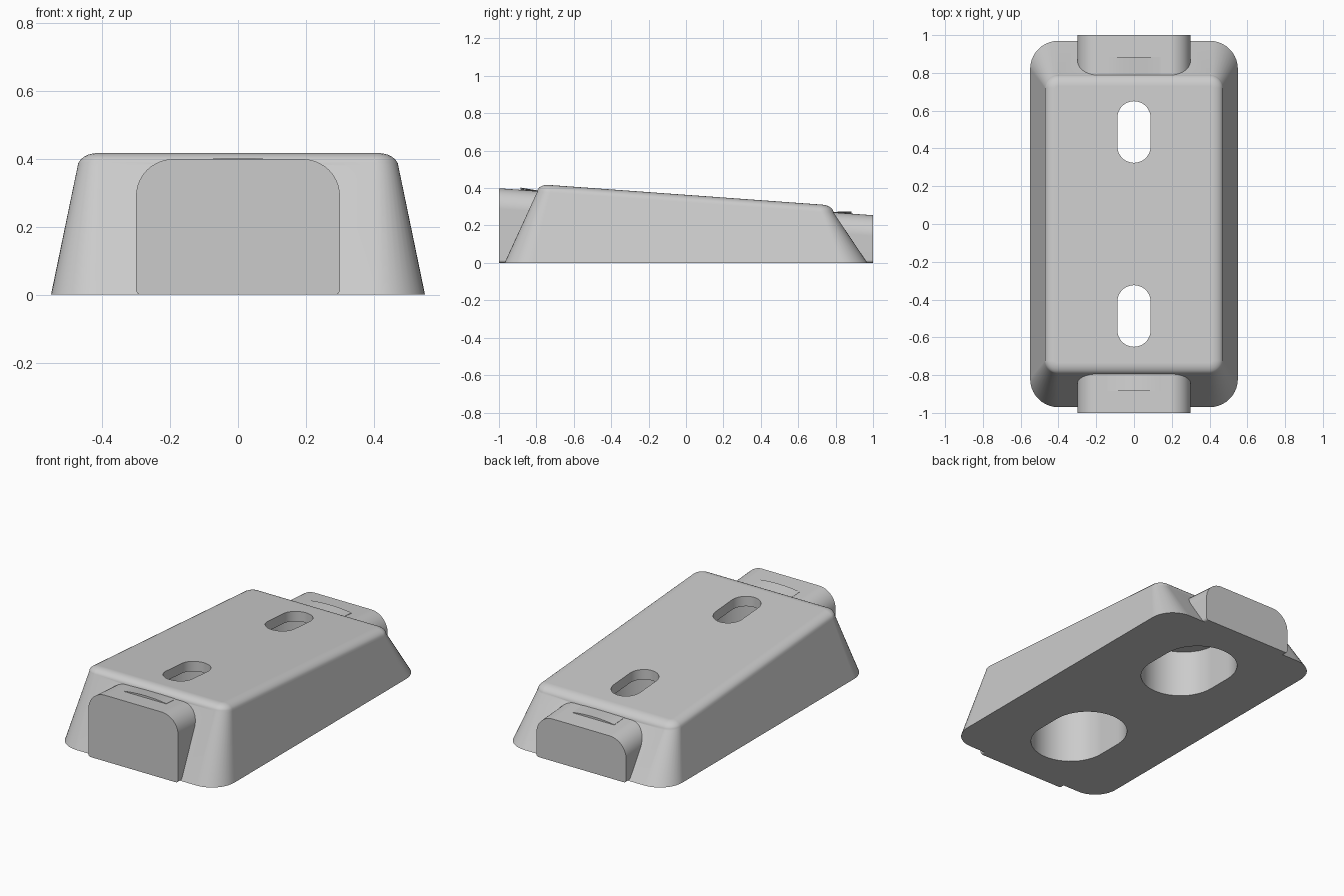
import bpy, bmesh, math

cube = bpy.data.objects.get("Cube")
if cube:
    bpy.data.objects.remove(cube, do_unlink=True)

grey = bpy.data.materials.new("plain grey")
grey.use_nodes = True
grey.diffuse_color = (0.6, 0.6, 0.6, 1)
grey.node_tree.nodes["Principled BSDF"].inputs["Base Color"].default_value = (0.6, 0.6, 0.6, 1)

SLOPE = -0.072


def top_z(y, drop=0.0):
    """Height of the tilted top plane, lowered by drop."""
    return 0.364 + SLOPE * y - drop


def arc(cx, cy, r, a0, a1, n=10):
    steps = [math.radians(a0 + (a1 - a0) * i / n) for i in range(n + 1)]
    return [(cx + r * math.cos(a), cy + r * math.sin(a)) for a in steps]


def rounded_rect(hx, y0, y1, r):
    return (arc(hx - r, y1 - r, r, 0, 90) + arc(r - hx, y1 - r, r, 90, 180)
            + arc(r - hx, y0 + r, r, 180, 270) + arc(hx - r, y0 + r, r, 270, 360))


def loft(name, rings):
    """Closed solid through rings with equal point counts."""
    bm = bmesh.new()
    loops = [[bm.verts.new(p) for p in ring] for ring in rings]
    n = len(loops[0])
    for a, b in zip(loops, loops[1:]):
        for i in range(n):
            j = (i + 1) % n
            bm.faces.new((a[i], a[j], b[j], b[i]))
    bm.faces.new(loops[0][::-1])
    bm.faces.new(loops[-1])
    bmesh.ops.recalc_face_normals(bm, faces=bm.faces)
    mesh = bpy.data.meshes.new(name)
    bm.to_mesh(mesh)
    bm.free()
    obj = bpy.data.objects.new(name, mesh)
    bpy.context.collection.objects.link(obj)
    mesh.materials.append(grey)
    return obj


def activate(obj):
    bpy.ops.object.select_all(action='DESELECT')
    obj.select_set(True)
    bpy.context.view_layer.objects.active = obj


def combine(target, other, operation):
    mod = target.modifiers.new(operation.lower(), 'BOOLEAN')
    mod.operation = operation
    mod.solver = 'EXACT'
    mod.object = other
    activate(target)
    bpy.ops.object.modifier_apply(modifier=mod.name)
    bpy.data.objects.remove(other, do_unlink=True)


# Tapered body with a tilted top and a rounded top rim
rings = [[(x, y, 0) for x, y in rounded_rect(0.55, -0.97, 0.97, 0.15)]]
for step in range(7):
    t = math.radians(15 * step)
    inset = 0.06 * (1 - math.cos(t))
    drop = 0.04 * (1 - math.sin(t))
    outline = rounded_rect(0.472 - inset, -0.795 + inset, 0.79 - inset, 0.07 - inset)
    rings.append([(x, y, top_z(y, drop)) for x, y in outline])
body = loft("body", rings)


def tab_section(y):
    """Upright tab outline with rounded shoulders and small foot rounds."""
    h = top_z(y, 0.037)
    section = (arc(0.19, h - 0.11, 0.11, 0, 90) + arc(-0.19, h - 0.11, 0.11, 90, 180)
               + arc(-0.285, 0.015, 0.015, 180, 270, 4) + arc(0.285, 0.015, 0.015, 270, 360, 4))
    return [(x, y, z) for x, z in section]


# End tabs merged into the body
for side in (-1, 1):
    tab = loft("tab", [tab_section(side * 1.0), tab_section(side * 0.6)])
    combine(body, tab, 'UNION')


def slot(cy, r):
    half = 0.075
    return (arc(0, cy + half, r, 0, 180, 24) + arc(0, cy - half, r, 180, 360, 24))


# Through slots with wide recesses underneath
for cy in (-0.487, 0.487):
    wide, narrow = slot(cy, 0.225), slot(cy, 0.088)
    recess = loft("recess_cutter", [[(x, y, -0.1) for x, y in wide],
                                    [(x, y, top_z(y, 0.06)) for x, y in wide]])
    combine(body, recess, 'DIFFERENCE')
    hole = loft("slot_cutter", [[(x, y, 0.1) for x, y in narrow],
                                [(x, y, 0.6) for x, y in narrow]])
    combine(body, hole, 'DIFFERENCE')

# Thin arched lips on top of the tabs
lips = []
for side, name in ((-1, "front_lip"), (1, "back_lip")):
    sections = []
    for i in range(13):
        u = i / 6 - 1
        rise = 0.002 + 0.01 * (1 - u * u)
        outer, inner = side * 0.885, side * 0.77
        sections.append([(0.14 * u, outer, top_z(outer, 0.042)),
                         (0.14 * u, outer, top_z(outer, 0.037 - rise)),
                         (0.14 * u, inner, top_z(inner, 0.036)),
                         (0.14 * u, inner, top_z(inner, 0.042))])
    lips.append(loft(name, sections))

# Smooth shading with crisp edges
for obj in [body] + lips:
    activate(obj)
    bpy.ops.object.shade_smooth_by_angle(angle=math.radians(30))
weighted = body.modifiers.new("weighted_normals", 'WEIGHTED_NORMAL')
weighted.keep_sharp = True
